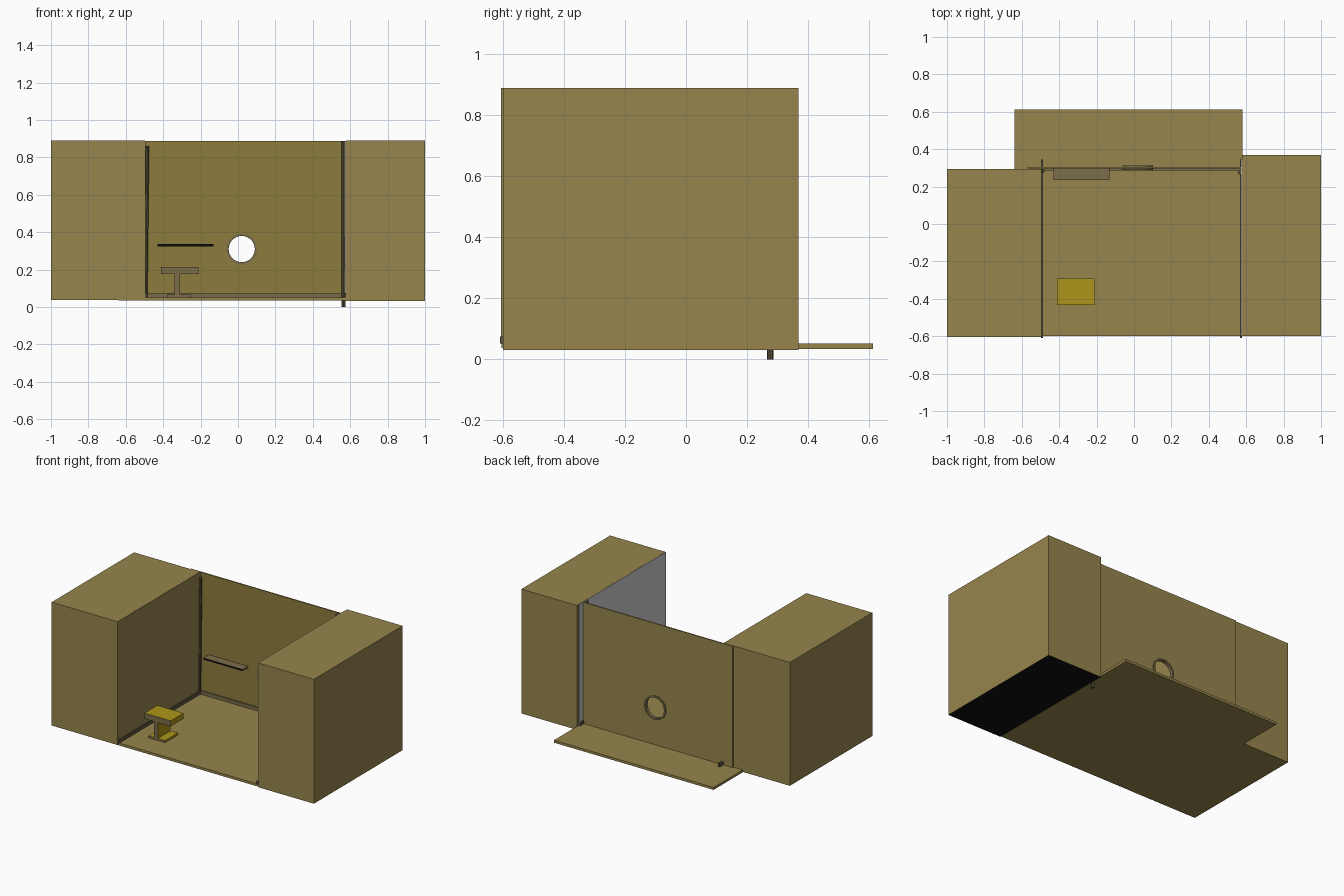
import bpy, bmesh, math
from mathutils import Vector

if "Cube" in bpy.data.objects:
    bpy.data.objects.remove(bpy.data.objects["Cube"])


def material(name, rgb):
    m = bpy.data.materials.new(name)
    m.diffuse_color = (*rgb, 1)
    m.use_nodes = True
    m.node_tree.nodes["Principled BSDF"].inputs["Base Color"].default_value = m.diffuse_color
    return m


TAN = material("tan_plaster", (0.31, 0.235, 0.075))
OCHRE = material("ochre_wall", (0.27, 0.20, 0.045))
GOLD = material("gold", (0.42, 0.30, 0.01))
BROWN = material("grey_brown", (0.20, 0.155, 0.07))
TRIM = material("dark_trim", (0.11, 0.09, 0.045))
BLACK = material("black", (0.005, 0.005, 0.005))


def finish(name, bm, *mats):
    bmesh.ops.recalc_face_normals(bm, faces=bm.faces)
    me = bpy.data.meshes.new(name)
    bm.to_mesh(me)
    bm.free()
    for m in mats:
        if m:
            me.materials.append(m)
    ob = bpy.data.objects.new(name, me)
    bpy.context.collection.objects.link(ob)
    return ob


def box(name, x, y, z, *mats):
    bm = bmesh.new()
    bmesh.ops.create_cube(bm, size=1)
    for v in bm.verts:
        v.co = [a[0] + (c + 0.5) * (a[1] - a[0]) for a, c in zip((x, y, z), v.co)]
    return finish(name, bm, *mats)


def pole(name, a, b, radius, mat):
    a, b = Vector(a), Vector(b)
    bm = bmesh.new()
    bmesh.ops.create_cone(bm, cap_ends=True, segments=8, radius1=radius,
                          radius2=radius, depth=(b - a).length)
    ob = finish(name, bm, mat)
    ob.location = (a + b) / 2
    ob.rotation_euler = (b - a).to_track_quat('Z', 'Y').to_euler()
    return ob


def paint(ob, index, test):
    for p in ob.data.polygons:
        if test(p.normal):
            p.material_index = index


# Side blocks
box("left_block", (-1, -0.497), (-0.605, 0.295), (0.038, 0.89), TAN)
right = box("right_block", (0.577, 1), (-0.6, 0.368), (0.031, 0.89), TAN, BLACK)
paint(right, 1, lambda n: n.z < -0.5)

# Floor slab, running out behind the back wall
box("floor", (-0.64, 0.58), (-0.6, 0.613), (0.035, 0.052), TAN)

# Thin side wall linings
box("left_wall", (-0.4985, -0.4945), (-0.607, 0.305), (0.05, 0.889), TAN)
box("right_wall", (0.573, 0.5775), (-0.6, 0.345), (0.05, 0.889))

# Back wall with a round opening
CX, CZ, R = 0.02, 0.31, 0.073
wall = box("back_wall", (-0.57, 0.575), (0.2955, 0.305), (0.05, 0.889), OCHRE, TAN)
paint(wall, 1, lambda n: n.y > 0.5 or n.z > 0.5)
bm = bmesh.new()
bmesh.ops.create_cone(bm, cap_ends=True, segments=32, radius1=R, radius2=R, depth=0.2)
cutter = finish("opening_cutter", bm)
cutter.location = (CX, 0.3, CZ)
cutter.rotation_euler.x = math.pi / 2
cutter.hide_render = True
mod = wall.modifiers.new("opening", 'BOOLEAN')
mod.object = cutter
mod.solver = 'EXACT'
bpy.context.view_layer.objects.active = wall
bpy.ops.object.modifier_apply(modifier="opening")
bpy.data.objects.remove(cutter)

# Frame ring around the opening
bm = bmesh.new()
rings = []
for i in range(32):
    t = math.tau * i / 32
    rings.append([bm.verts.new((CX + r * math.cos(t), y, CZ + r * math.sin(t)))
                  for r, y in ((0.07, 0.29), (0.082, 0.29), (0.082, 0.312), (0.07, 0.312))])
for i in range(32):
    a, b = rings[i], rings[(i + 1) % 32]
    for j in range(4):
        k = (j + 1) % 4
        bm.faces.new((a[j], a[k], b[k], b[j]))
finish("window_frame", bm, BROWN)

# Baseboards
box("back_baseboard", (-0.495, 0.575), (0.285, 0.296), (0.052, 0.075), BROWN)
box("left_baseboard", (-0.4985, -0.486), (-0.609, 0.345), (0.052, 0.075), TRIM)
box("right_baseboard", (0.566, 0.5775), (-0.609, 0.345), (0.052, 0.075), TRIM)

# Corner poles: the right one goes through the floor, the left one leans
pole("right_corner_pole", (0.565, 0.276, 0), (0.565, 0.276, 0.888), 0.011, TRIM)
pole("left_corner_pole", (-0.493, 0.285, 0.052), (-0.484, 0.285, 0.86), 0.009, TRIM)

# Shelf on the back wall
shelf = box("shelf", (-0.43, -0.13), (0.236, 0.297), (0.325, 0.336), BROWN, BLACK)
paint(shelf, 1, lambda n: n.y < -0.5)

# Flat panel on the right wall
box("wall_panel", (0.568, 0.575), (-0.37, -0.115), (0.2, 0.375), TRIM)

# Table: an I-shaped profile pulled along y
profile = [(-0.38, 0.051), (-0.255, 0.051), (-0.255, 0.067), (-0.31, 0.067),
           (-0.31, 0.176), (-0.212, 0.176), (-0.212, 0.215), (-0.412, 0.215),
           (-0.412, 0.176), (-0.34, 0.176), (-0.34, 0.067), (-0.38, 0.067)]
bm = bmesh.new()
face = bm.faces.new([bm.verts.new((x, -0.432, z)) for x, z in profile])
ext = bmesh.ops.extrude_face_region(bm, geom=[face], use_keep_orig=True)
bmesh.ops.translate(bm, vec=(0, 0.14, 0),
                    verts=[g for g in ext["geom"] if isinstance(g, bmesh.types.BMVert)])
table = finish("table", bm, GOLD, BROWN)
paint(table, 1, lambda n: abs(n.y) > 0.5)
